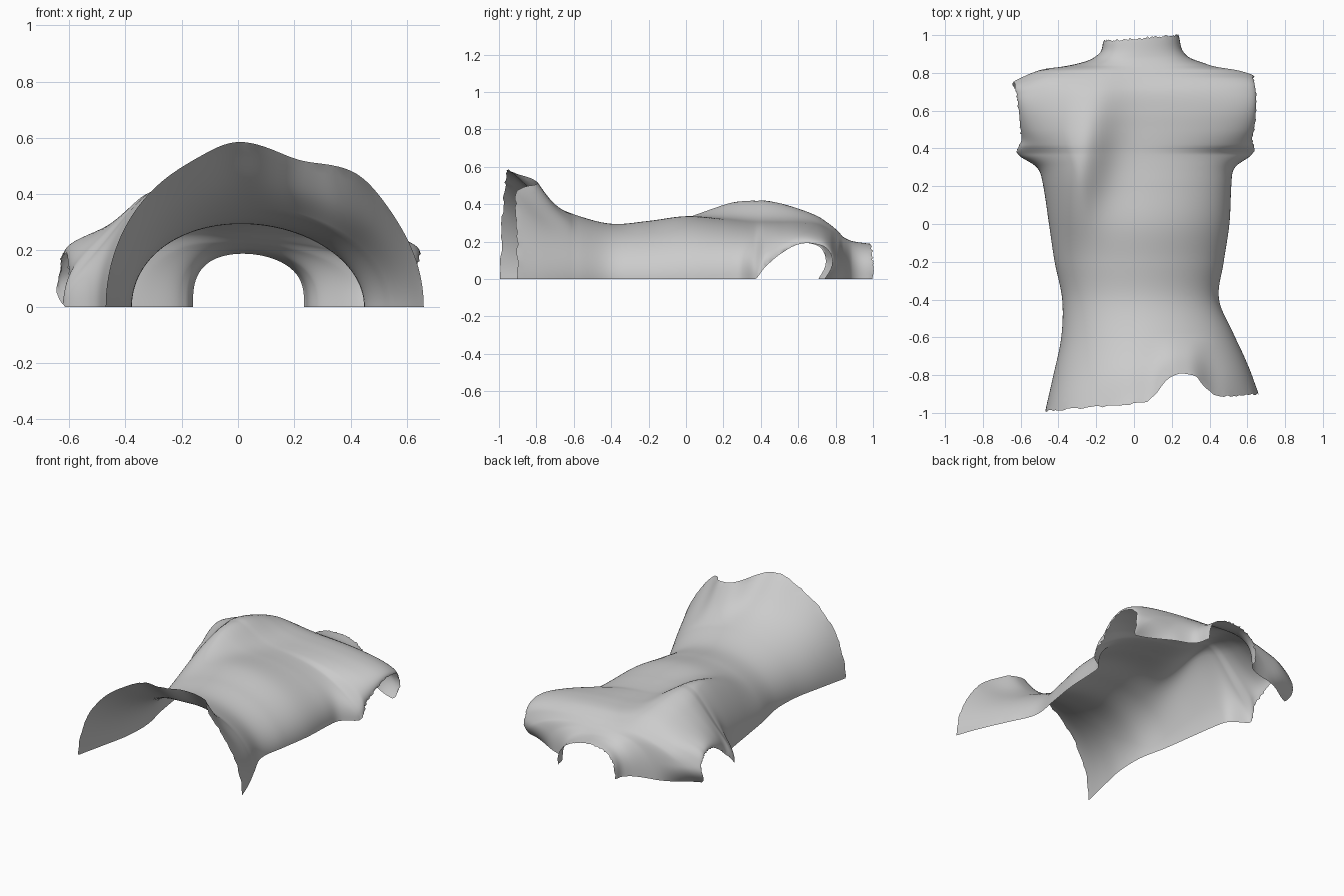
import bpy, bmesh, math, random

random.seed(4)
cube = bpy.data.objects.get("Cube")
if cube:
    bpy.data.objects.remove(cube, do_unlink=True)

# Cross-sections: position, right edge, left edge, crest height, edge height, roundness
SECTIONS = [
    (-1, -.47, .66, .565, 0, 1),
    (-.8, -.425, .605, .425, 0, 1),
    (-.6, -.385, .535, .345, 0, 1),
    (-.4, -.38, .45, .295, 0, 1),
    (-.2, -.42, .475, .31, 0, 1),
    (0, -.45, .505, .335, 0, .95),
    (.2, -.48, .515, .32, 0, .85),
    (.3, -.505, .525, .31, 0, .8),
    (.37, -.545, .555, .305, 0, .8),
    (.42, -.58, .605, .305, .06, .8),
    (.5, -.6, .635, .305, .13, .8),
    (.6, -.61, .645, .305, .185, .9),
    (.7, -.62, .645, .295, .185, 1),
    (.77, -.63, .63, .265, .14, 1),
    (.81, -.61, .61, .24, 0, .8),
    (.84, -.34, .42, .22, 0, .75),
    (.89, -.2, .28, .2, 0, .7),
    (1, -.16, .235, .187, 0, .65),
]
STEPS = 8
COLUMNS = 72


def bell(value, centre, width, order=2):
    return math.exp(-abs((value - centre) / width) ** order)


def ramp(value, start, end):
    t = min(max((value - start) / (end - start), 0), 1)
    return t * t * (3 - 2 * t)


def slope(i, k):
    """Tangent of one section value along the body."""
    a, b = SECTIONS[max(i - 1, 0)], SECTIONS[min(i + 1, len(SECTIONS) - 1)]
    return (b[k] - a[k]) / (b[0] - a[0])


def blend(i, t, k):
    """Smooth value between section i and the next one."""
    a, b = SECTIONS[i], SECTIONS[i + 1]
    span = b[0] - a[0]
    rise = ramp(t, 0, 1)
    return (a[k] * (1 - rise) + b[k] * rise
            + span * slope(i, k) * t * (1 - t) ** 2
            - span * slope(i + 1, k) * t * t * (1 - t))


def section_points(i, t):
    """One arch of points across the body."""
    y = SECTIONS[i][0] * (1 - t) + SECTIONS[i + 1][0] * t
    right, left, crest, edge, power = [blend(i, t, k) for k in range(1, 6)]
    edge = max(edge, 0)
    middle, half = (left + right) / 2, (left - right) / 2
    points = []
    for c in range(COLUMNS + 1):
        angle = math.pi * c / COLUMNS
        across = -math.cos(angle)
        arch = max(math.sin(angle), 0) ** power
        x = middle + half * across
        z = edge + (crest - edge) * arch * (1 - .05 * across)
        # Flared lip below each arm opening
        x += math.copysign(.07 * bell(y, .37, .05) * abs(across) ** 12, across)
        # Raised shoulder blade on one side, slanting towards the neck
        ridge = -.3 + .2 * (y - .3)
        blade = bell(x, ridge, .15 if x > ridge else .2) * bell(y, .31, .37)
        z += .145 * blade * min(1, arch * 1.2)
        # Gentle waves in the flared rim
        waves = bell(x, -.02, .11) - bell(x, .22, .1) + 1.3 * bell(x, .45, .1)
        z += .025 * waves * bell(y, -1, .2) * arch
        # Slanted, notched lower rim and slanted neck rim
        if y < -.6:
            rim = -.99 + .08 * (x + .47) + .14 * bell(x, .255, .13, 3)
            along = -.6 + (-.6 - y) / .4 * (rim + .6)
        elif y > .89:
            along = y + (y - .89) / .11 * (.08 * x - .018)
        else:
            # Shoulder fronts curl under and droop on one side
            curl = ramp(abs(x), .35, .6) * ramp(y, .75, .8)
            along = y - .07 * curl * max(0, 1 - z / .12) ** 2
            along -= .035 * ramp(-x, .45, .65) * ramp(y, .6, .8)
        points.append([x, along, z])
    return points


# Torso shell lofted through the sections
rows = [section_points(i, s / STEPS)
        for i in range(len(SECTIONS) - 1) for s in range(STEPS)]
rows.append(section_points(len(SECTIONS) - 2, 1))

# Slightly ragged open rims
for row in (rows[0], rows[-1]):
    for point in row:
        point[1] += random.uniform(-.006, .006)
for row in rows:
    for end in (0, -1):
        if row[end][2] > .01:
            row[end][0] += random.uniform(-.006, .006)

bm = bmesh.new()
grid = [[bm.verts.new(p) for p in row] for row in rows]
for low, high in zip(grid, grid[1:]):
    for c in range(COLUMNS):
        bm.faces.new((low[c], low[c + 1], high[c + 1], high[c]))
mesh = bpy.data.meshes.new("torso_shell")
bm.to_mesh(mesh)
bm.free()
for face in mesh.polygons:
    face.use_smooth = True
torso = bpy.data.objects.new("torso_shell", mesh)
bpy.context.collection.objects.link(torso)

# Plain grey surface
grey = bpy.data.materials.new("plain_grey")
grey.use_nodes = True
colour = (.6, .6, .6, 1)
grey.diffuse_color = colour
grey.node_tree.nodes["Principled BSDF"].inputs["Base Color"].default_value = colour
mesh.materials.append(grey)
